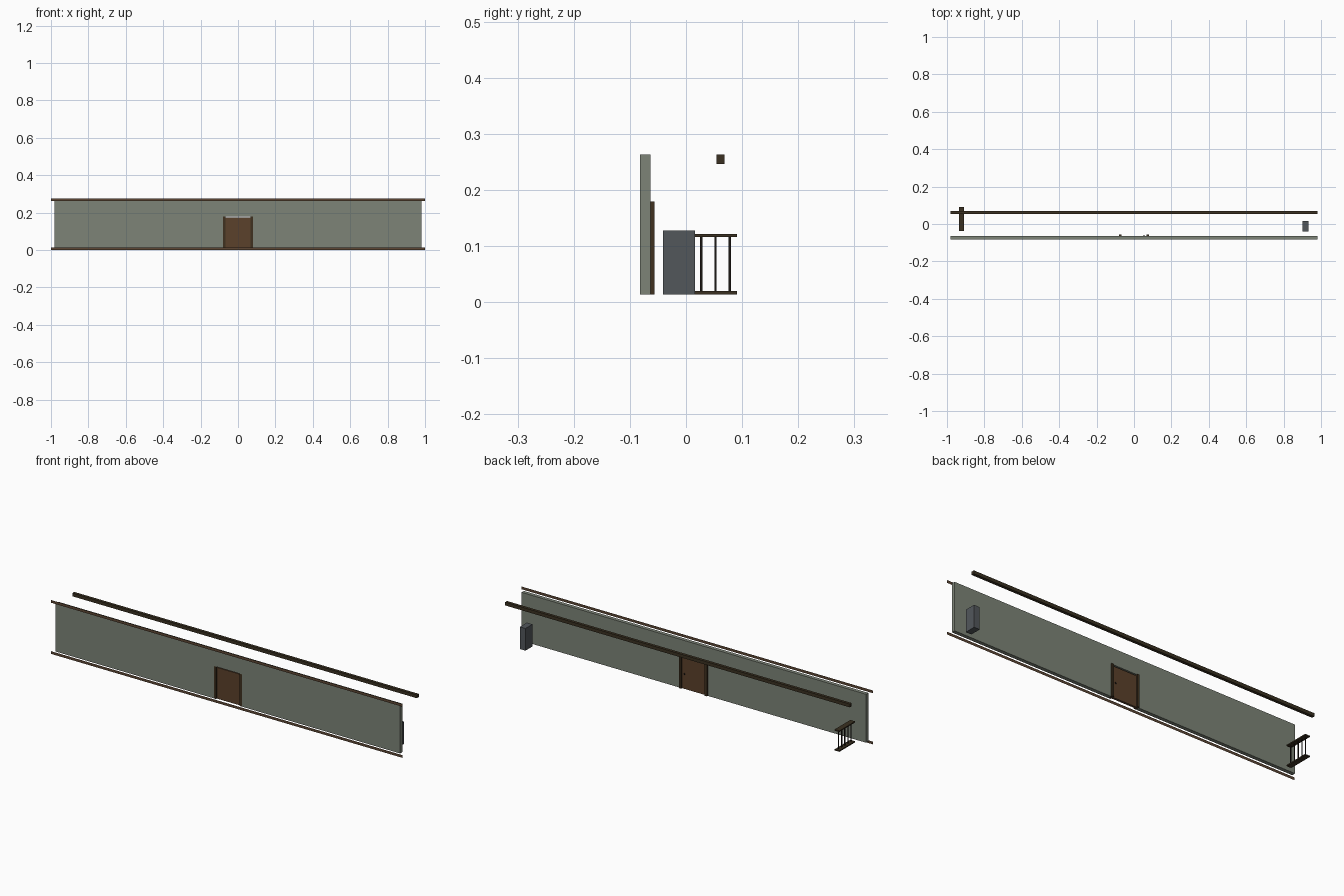
import bpy, bmesh
from mathutils import Matrix

cube = bpy.data.objects.get("Cube")
if cube:
    bpy.data.objects.remove(cube, do_unlink=True)


def material(name, rgb):
    m = bpy.data.materials.new(name)
    m.use_nodes = True
    m.diffuse_color = (*rgb, 1)
    m.node_tree.nodes["Principled BSDF"].inputs["Base Color"].default_value = (*rgb, 1)
    return m


PLASTER = material("grey green plaster", (0.205, 0.23, 0.185))
TRIM = material("brown trim", (0.11, 0.062, 0.034))
DOOR = material("door brown", (0.105, 0.053, 0.024))
FRAME = material("dark frame wood", (0.05, 0.031, 0.014))
BEAM = material("dark beam wood", (0.042, 0.03, 0.015))
METAL = material("slate grey", (0.085, 0.095, 0.105))
IRON = material("black iron", (0.012, 0.009, 0.007))


def finish(name, bm, mat):
    bmesh.ops.recalc_face_normals(bm, faces=bm.faces)
    me = bpy.data.meshes.new(name)
    bm.to_mesh(me)
    bm.free()
    me.materials.append(mat)
    ob = bpy.data.objects.new(name, me)
    bpy.context.collection.objects.link(ob)
    return ob


def box(name, mat, x, y, z):
    """Box from (min, max) pairs."""
    bm = bmesh.new()
    size = [b - a for a, b in (x, y, z)]
    mid = [(a + b) / 2 for a, b in (x, y, z)]
    bmesh.ops.create_cube(bm, size=1, matrix=Matrix.Translation(mid) @ Matrix.Diagonal((*size, 1)))
    return finish(name, bm, mat)


def panel(name, mat, outline, y, depth=0):
    """Outline in x and z, facing the front, optionally extruded back."""
    bm = bmesh.new()
    face = bm.faces.new([bm.verts.new((px, y, pz)) for px, pz in outline])
    if depth:
        out = bmesh.ops.extrude_face_region(bm, geom=[face])
        moved = [g for g in out["geom"] if isinstance(g, bmesh.types.BMVert)]
        bmesh.ops.translate(bm, verts=moved, vec=(0, depth, 0))
    return finish(name, bm, mat)


BASE, TOP, HALF = 0.014, 0.263, 0.98
DOOR_HALF, DOOR_TOP = 0.08, 0.18

# Wall with a doorway
right_side = [(-DOOR_HALF, DOOR_TOP), (-DOOR_HALF, BASE), (-HALF, BASE), (-HALF, TOP)]
outline = right_side + [(-px, pz) for px, pz in reversed(right_side)]
panel("wall", PLASTER, outline, -0.082, 0.019)

# Flat trim strips in front of the wall
for name, low in (("bottom_trim", 0), ("top_trim", TOP)):
    high = low + BASE
    panel(name, TRIM, [(-1, low), (1, low), (1, high), (-1, high)], -0.091)

# Door, posts and handle
box("door", DOOR, (-0.068, 0.068), (-0.076, -0.064), (BASE, 0.174))
for name, s in (("right_door_post", -1), ("left_door_post", 1)):
    box(name, FRAME, sorted((s * 0.067, s * DOOR_HALF)), (-0.082, -0.056), (BASE, DOOR_TOP))
box("door_handle", IRON, (0.05, 0.056), (-0.064, -0.06), (0.088, 0.094))

# Long beam behind the wall
box("beam", BEAM, (-HALF, HALF), (0.054, 0.069), (0.246, TOP))

# Cabinet at the left end
box("cabinet", METAL, (0.902, 0.934), (-0.041, 0.016), (BASE, 0.128))

# Railing at the right end
for name, low in (("bottom_rail", BASE), ("top_rail", 0.116)):
    box(name, BEAM, (-0.936, -0.909), (-0.037, 0.091), (low, low + 0.006))
for i in range(5):
    y = -0.024 + i * 0.0255
    box(f"baluster_{i + 1}", IRON, (-0.9245, -0.9205), (y - 0.002, y + 0.002), (0.018, 0.118))
